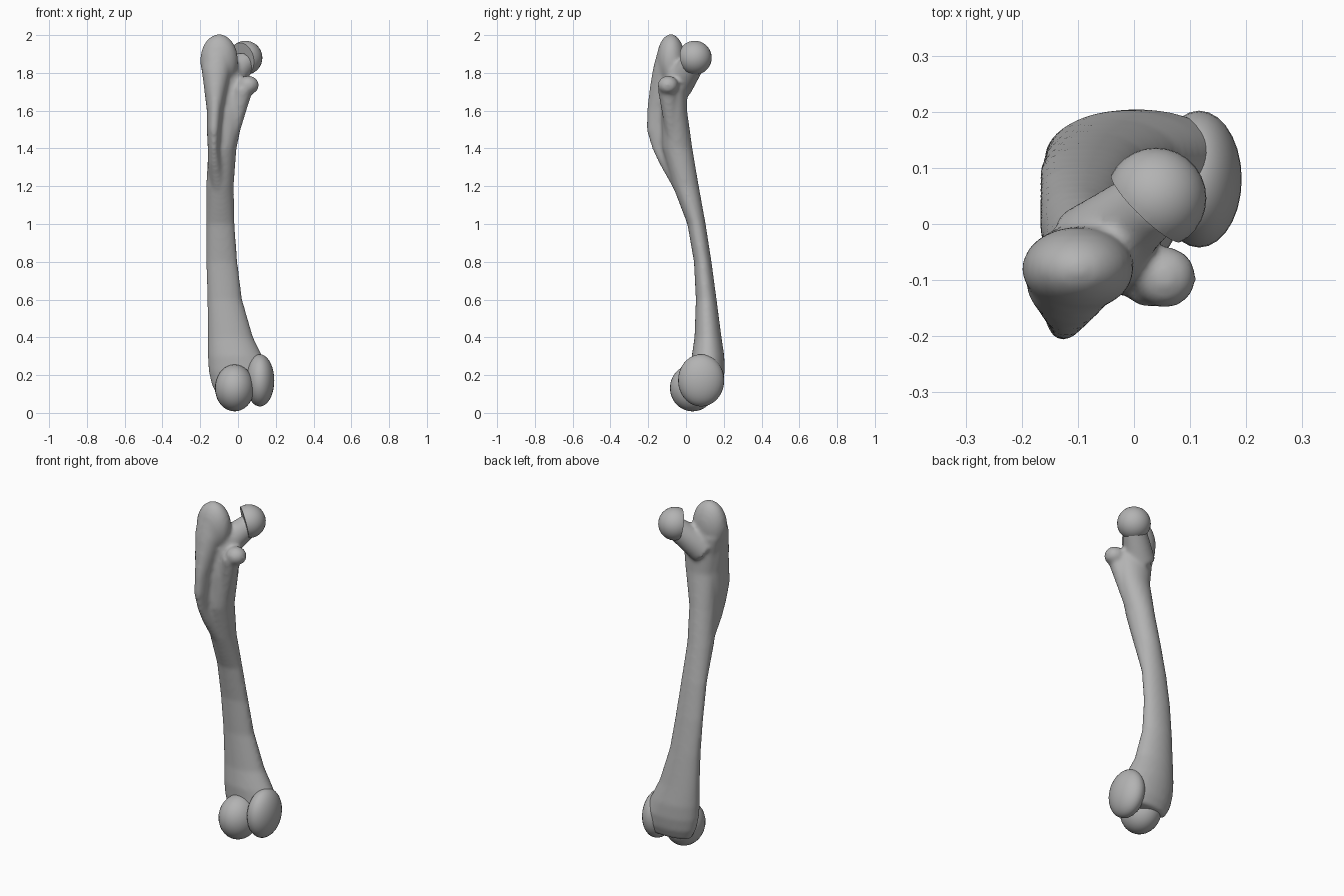
import bpy, bmesh
from math import cos, sin, pi
from mathutils import Vector, Matrix

cube = bpy.data.objects.get("Cube")
if cube:
    bpy.data.objects.remove(cube)

bone = bpy.data.materials.new("grey_bone")
bone.use_nodes = True
bone.diffuse_color = (0.45, 0.45, 0.45, 1)
bone.node_tree.nodes["Principled BSDF"].inputs["Base Color"].default_value = bone.diffuse_color


def finish(name, bm):
    bmesh.ops.recalc_face_normals(bm, faces=bm.faces)
    for f in bm.faces:
        f.smooth = True
    mesh = bpy.data.meshes.new(name)
    bm.to_mesh(mesh)
    bm.free()
    mesh.materials.append(bone)
    ob = bpy.data.objects.new(name, mesh)
    bpy.context.collection.objects.link(ob)
    return ob


def loft(bm, rows, n=28):
    """Oval rings from rows of z, x min, x max, y min, y max."""
    rings = []
    for z, x0, x1, y0, y1 in rows:
        ring = []
        for i in range(n):
            a = 2 * pi * i / n
            ring.append(bm.verts.new(((x0 + x1) / 2 + (x1 - x0) / 2 * cos(a),
                                      (y0 + y1) / 2 + (y1 - y0) / 2 * sin(a), z)))
        rings.append(ring)
    for low, high in zip(rings, rings[1:]):
        for i in range(n):
            j = (i + 1) % n
            bm.faces.new((low[i], low[j], high[j], high[i]))
    bm.faces.new(rings[0][::-1])
    bm.faces.new(rings[-1])


def blob(bm, centre, radii):
    m = Matrix.Translation(centre) @ Matrix.Diagonal((*radii, 1))
    bmesh.ops.create_uvsphere(bm, u_segments=28, v_segments=18, radius=1, matrix=m)


def taper(bm, a, b, ra, rb):
    a, b = Vector(a), Vector(b)
    turn = (b - a).to_track_quat("Z", "Y").to_matrix().to_4x4()
    bmesh.ops.create_cone(bm, cap_ends=True, segments=24, radius1=ra, radius2=rb,
                          depth=(b - a).length, matrix=Matrix.Translation((a + b) / 2) @ turn)


# Shaft, widening to the knee end
bm = bmesh.new()
loft(bm, [
    (0.09, -0.11, 0.16, 0.06, 0.17),
    (0.15, -0.14, 0.175, 0.04, 0.195),
    (0.22, -0.155, 0.17, 0.03, 0.205),
    (0.30, -0.16, 0.13, 0.03, 0.203),
    (0.40, -0.16, 0.08, 0.045, 0.188),
    (0.60, -0.163, 0.022, 0.052, 0.162),
    (0.80, -0.168, -0.003, 0.042, 0.135),
    (1.00, -0.168, -0.018, 0.007, 0.104),
    (1.20, -0.168, -0.023, -0.07, 0.068),
    (1.40, -0.158, -0.008, -0.125, 0.034),
    (1.60, -0.147, 0.035, -0.13, 0.006),
    (1.72, -0.16, 0.045, -0.12, 0.006),
    (1.82, -0.185, 0.01, -0.11, 0.0)])

# Long crest behind the shaft, rising into the large knob
loft(bm, [
    (1.12, -0.13, -0.07, -0.03, 0.04),
    (1.22, -0.15, -0.07, -0.085, 0.02),
    (1.32, -0.16, -0.085, -0.142, 0.0),
    (1.40, -0.16, -0.095, -0.18, -0.02),
    (1.50, -0.165, -0.09, -0.21, -0.03),
    (1.60, -0.165, -0.08, -0.207, -0.03),
    (1.72, -0.18, -0.055, -0.192, -0.03),
    (1.82, -0.193, -0.035, -0.175, -0.03),
    (1.90, -0.185, -0.03, -0.155, -0.03)])
blob(bm, (-0.1, -0.08, 1.865), (0.1, 0.075, 0.14))

# Small inner knob and the ridge below it
blob(bm, (0.055, -0.095, 1.735), (0.056, 0.055, 0.05))
taper(bm, (-0.055, -0.06, 1.38), (0.03, -0.1, 1.72), 0.03, 0.05)

# Neck reaching to the ball
taper(bm, (-0.08, -0.05, 1.73), (0.045, 0.05, 1.865), 0.085, 0.06)
body = finish("bone_shaft", bm)
remesh = body.modifiers.new("blend", "REMESH")
remesh.mode = "VOXEL"
remesh.voxel_size = 0.011
remesh.use_smooth_shade = True
smooth = body.modifiers.new("soften", "SMOOTH")
smooth.factor = 0.5
smooth.iterations = 6

# Ball of the hip joint, cut flat where it meets the neck
bm = bmesh.new()
centre = Vector((0.039, 0.046, 1.88))
blob(bm, centre, (0.09, 0.09, 0.09))
axis = Vector((0.68, 0.7, 0.2)).normalized()
cut = bmesh.ops.bisect_plane(bm, geom=bm.verts[:] + bm.edges[:] + bm.faces[:],
                             plane_co=centre - axis * 0.025, plane_no=axis, clear_inner=True)
rim = [e for e in cut["geom_cut"] if isinstance(e, bmesh.types.BMEdge)]
bmesh.ops.edgeloop_fill(bm, edges=rim)
ball = finish("hip_ball", bm)
bpy.context.view_layer.objects.active = ball
ball.select_set(True)
bpy.ops.object.shade_smooth_by_angle(angle=0.7)

# Two rounded knuckles of the knee joint
for name, centre, radii in (
        ("outer_knuckle", (-0.018, 0.035, 0.132), (0.104, 0.12, 0.124)),
        ("inner_knuckle", (0.116, 0.08, 0.172), (0.076, 0.122, 0.138))):
    bm = bmesh.new()
    blob(bm, centre, radii)
    finish(name, bm)
